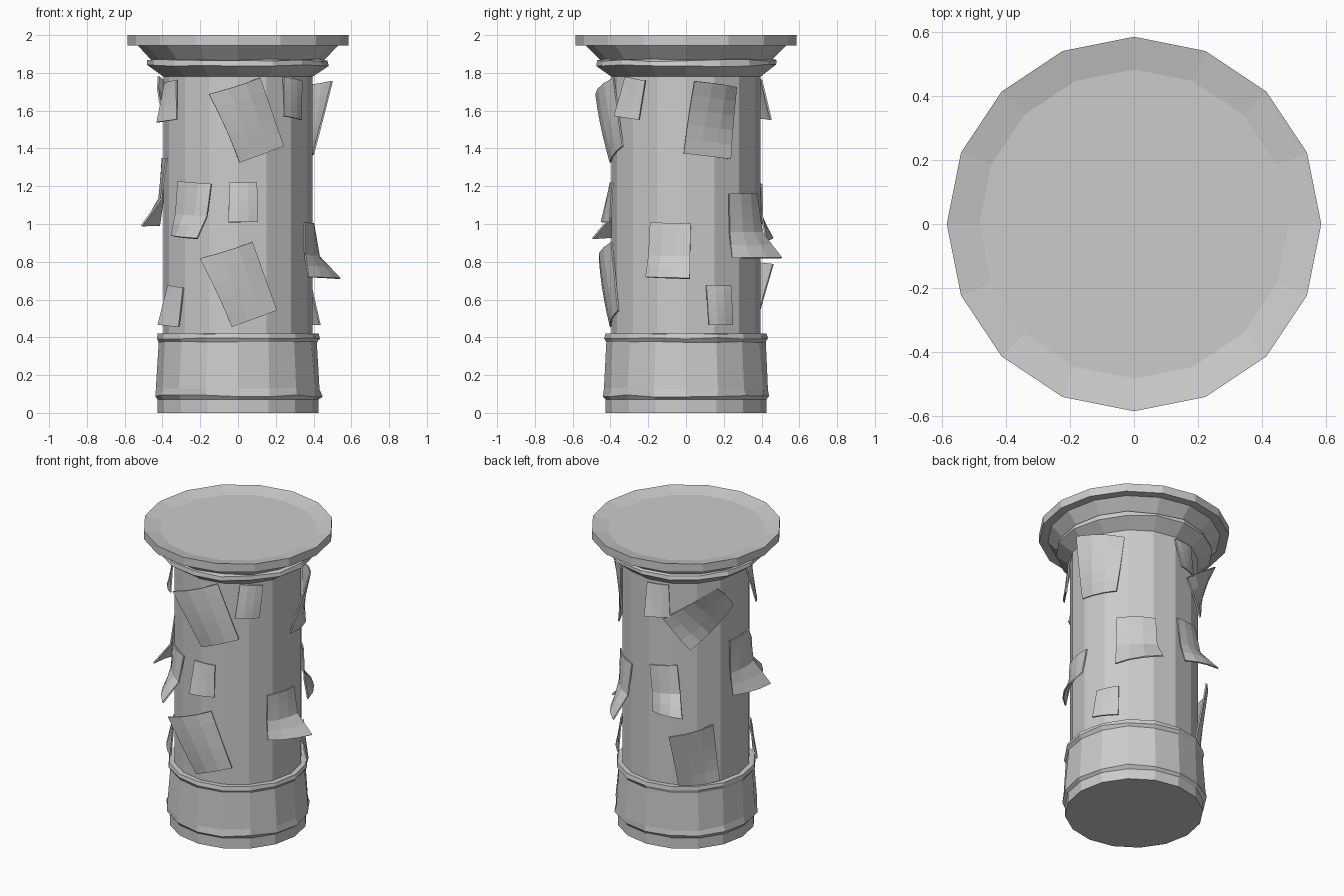
import bpy, bmesh, math, random
from mathutils import Vector

random.seed(4)
SIDES = 16
SHAFT_R = 0.395

cube = bpy.data.objects.get("Cube")
if cube:
    bpy.data.objects.remove(cube)

grey = bpy.data.materials.new("stone_grey")
grey.use_nodes = True
grey.diffuse_color = (0.6, 0.6, 0.6, 1)
bsdf = next(n for n in grey.node_tree.nodes if n.type == "BSDF_PRINCIPLED")
bsdf.inputs["Base Color"].default_value = (0.6, 0.6, 0.6, 1)
bsdf.inputs["Roughness"].default_value = 0.8


def finish(name, bm):
    mesh = bpy.data.meshes.new(name)
    bm.to_mesh(mesh)
    bm.free()
    mesh.materials.append(grey)
    obj = bpy.data.objects.new(name, mesh)
    bpy.context.scene.collection.objects.link(obj)
    return obj


def lathe(name, profile, cap_bottom=False, cap_top=False):
    """Sweep (radius, height, wear) points; wear makes the edge uneven."""
    bm = bmesh.new()
    rings = []
    for r, z, wear in profile:
        ring = []
        for i in range(SIDES):
            a = math.tau * i / SIDES
            rr = r + random.uniform(-wear, wear)
            zz = z + random.uniform(-wear, wear)
            ring.append(bm.verts.new((rr * math.cos(a), rr * math.sin(a), zz)))
        rings.append(ring)
    for lo, hi in zip(rings, rings[1:]):
        for i in range(SIDES):
            j = (i + 1) % SIDES
            bm.faces.new((lo[i], lo[j], hi[j], hi[i]))
    if cap_bottom:
        bm.faces.new(rings[0][::-1])
    if cap_top:
        bm.faces.new(rings[-1])
    return finish(name, bm)


# Curl of each sheet kind: lift from the surface at u (left to right), v (top to bottom)
def lift_large(u, v):
    return 0.10 * (1 - u) * (1 - v) + 0.025 * max(0, u + v - 1.5)


def lift_small(u, v):
    return 0.035 * (1 - u) * v + 0.015 * v


def lift_curled(u, v):
    bend = 0.05 * v if v < 0.6 else 0.03 + 0.11 * (v - 0.6) / 0.4
    return bend * (0.2 + 0.8 * u)


def sheet(name, azimuth, z, width, height, tilt, lift):
    """Thin paper sheet wrapped round the shaft; positive tilt leans right."""
    bm = bmesh.new()
    t = math.radians(tilt)
    cols, rows = 3, 5
    grid = []
    for row in range(rows + 1):
        line = []
        for col in range(cols + 1):
            u, v = col / cols, row / rows
            x, y = (u - 0.5) * width, (0.5 - v) * height
            s = x * math.cos(t) + y * math.sin(t)
            h = y * math.cos(t) - x * math.sin(t)
            a = math.radians(azimuth) + s / SHAFT_R
            r = SHAFT_R + 0.005 + lift(u, v)
            line.append(bm.verts.new((r * math.cos(a), r * math.sin(a), z + h)))
        grid.append(line)
    for a, b in zip(grid, grid[1:]):
        for c in range(cols):
            bm.faces.new((a[c], b[c], b[c + 1], a[c + 1]))
    obj = finish(name, bm)
    thick = obj.modifiers.new("thickness", "SOLIDIFY")
    thick.thickness = 0.009
    thick.offset = 0


# Column: base, shaft and capital with a shallow dished top
lathe("base", [(0.425, 0, 0), (0.425, 0.07, 0), (0.443, 0.09, 0.006),
               (0.438, 0.13, 0.007), (0.42, 0.375, 0.003), (0.43, 0.395, 0.004),
               (0.427, 0.42, 0.002), (SHAFT_R, 0.42, 0)], cap_bottom=True)
lathe("shaft", [(SHAFT_R, 0.42, 0), (SHAFT_R, 1.78, 0)])
lathe("capital", [(SHAFT_R, 1.78, 0), (0.48, 1.84, 0.006), (0.475, 1.865, 0.006),
                  (0.455, 1.87, 0.005), (0.53, 1.945, 0), (0.585, 1.945, 0),
                  (0.585, 2.0, 0), (0.483, 1.978, 0)], cap_top=True)

# Large sheets: azimuth, height, tilt
for n, (az, z, tilt) in enumerate([(279, 1.55, -20), (273, 0.68, -20), (20, 1.55, 7),
                                   (138, 1.56, 50), (134, 0.61, -6)]):
    sheet(f"large_sheet_{n + 1}", az, z, 0.255, 0.385, tilt, lift_large)

# Small sheets
for n, (az, z, tilt) in enumerate([(274, 1.115, 0), (315, 1.665, 8), (100, 1.66, -3),
                                   (207, 1.65, -6), (212, 0.565, 5), (26, 0.57, 0)]):
    sheet(f"small_sheet_{n + 1}", az, z, 0.145, 0.21, tilt, lift_small)

# Sheets with a curled lower corner: azimuth, height, width, length, tilt
for n, (az, z, w, h, tilt) in enumerate([(232, 1.075, 0.22, 0.29, 4),
                                         (347, 0.86, 0.22, 0.29, 2),
                                         (52, 0.99, 0.24, 0.34, 0),
                                         (183, 1.17, 0.22, 0.36, 0),
                                         (107, 1.07, 0.18, 0.30, -7)]):
    sheet(f"curled_sheet_{n + 1}", az, z, w, h, tilt, lift_curled)
